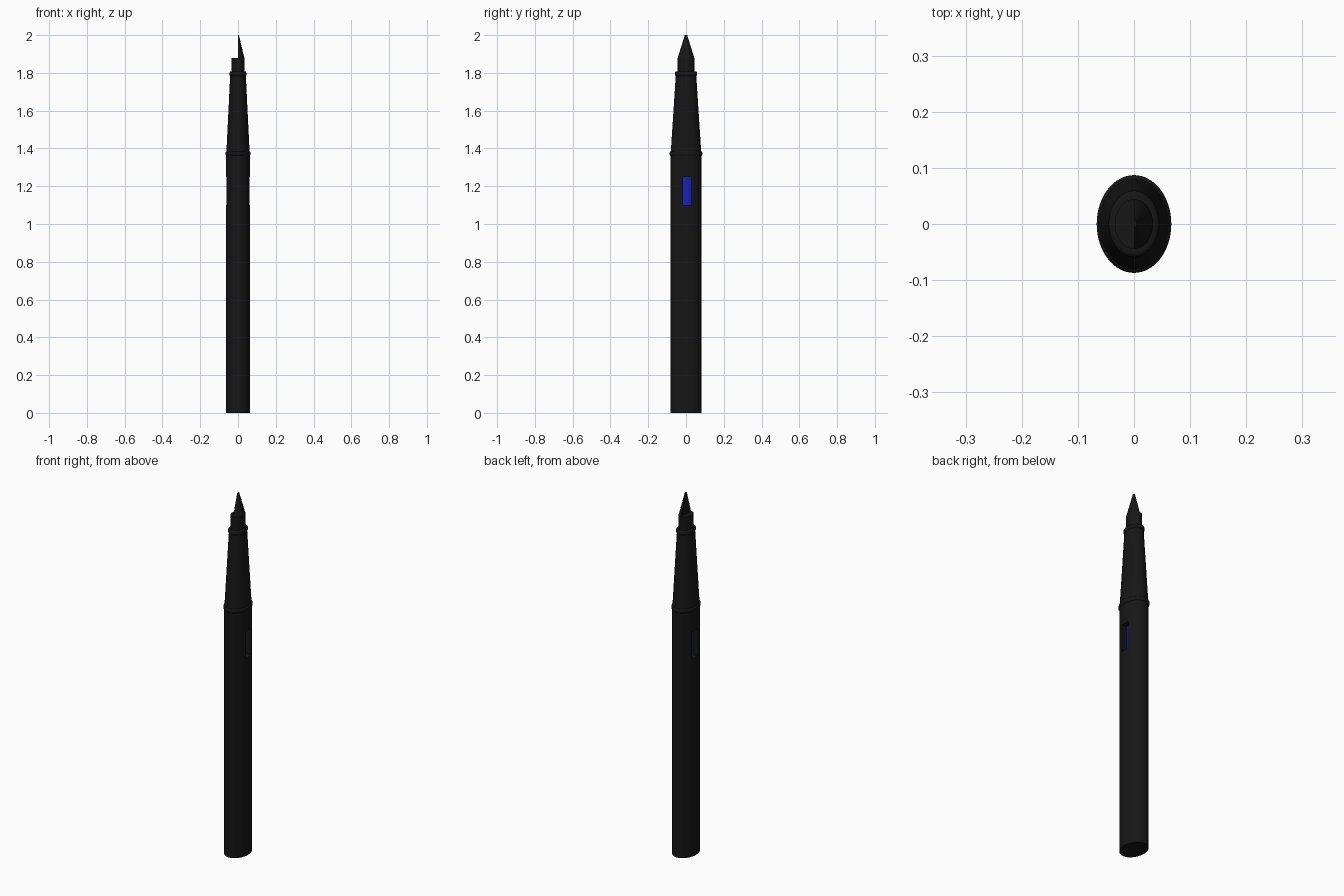
import bpy, bmesh, math

if "Cube" in bpy.data.objects:
    bpy.data.objects.remove(bpy.data.objects["Cube"])

SIDES = 64
RATIO = 1.31  # oval section: depth / width


def material(name, color):
    m = bpy.data.materials.new(name)
    m.diffuse_color = color
    m.use_nodes = True
    m.node_tree.nodes["Principled BSDF"].inputs["Base Color"].default_value = m.diffuse_color
    return m


BLACK = material("black_plastic", (0.008, 0.008, 0.008, 1))
BLUE = material("blue_ink", (0.01, 0.015, 0.5, 1))


def finish(bm, name, mat, smooth=True):
    bmesh.ops.recalc_face_normals(bm, faces=bm.faces)
    me = bpy.data.meshes.new(name)
    bm.to_mesh(me)
    bm.free()
    ob = bpy.data.objects.new(name, me)
    bpy.context.collection.objects.link(ob)
    me.materials.append(mat)
    if smooth:
        bpy.ops.object.select_all(action='DESELECT')
        ob.select_set(True)
        bpy.context.view_layer.objects.active = ob
        bpy.ops.object.shade_smooth_by_angle(angle=math.radians(35))
    return ob


def oval_solid(name, profile, mat, half=False):
    """Stack oval sections given as (x radius, z); half keeps only x >= 0."""
    bm = bmesh.new()
    n = SIDES // 2 + 1 if half else SIDES
    start = -math.pi / 2 if half else 0
    rings = []
    for r, z in profile:
        ring = []
        for i in range(n):
            a = start + 2 * math.pi * i / SIDES
            ring.append(bm.verts.new((r * math.cos(a), r * RATIO * math.sin(a), z)))
        rings.append(ring)
    for lo, hi in zip(rings, rings[1:]):
        for i in range(n):
            j = (i + 1) % n
            bm.faces.new((lo[i], lo[j], hi[j], hi[i]))
    bm.faces.new(rings[0])
    bm.faces.new(rings[-1])
    return finish(bm, name, mat)


def bead(name, r, z, h, bulge):
    """Rounded oval ring around the pen."""
    steps = 8
    prof = [(r - 0.002 + (bulge + 0.002) * math.sin(math.pi * k / steps),
             z - h / 2 * math.cos(math.pi * k / steps)) for k in range(steps + 1)]
    return oval_solid(name, prof, BLACK)


# Barrel with an ink window cut through both sides
barrel = oval_solid("barrel", [(0.063, 0), (0.063, 1.37)], BLACK)
bm = bmesh.new()
bmesh.ops.create_cube(bm, size=1)
for v in bm.verts:
    v.co = (v.co.x * 0.3, v.co.y * 0.046 + 0.007, v.co.z * 0.15 + 1.175)
cutter = finish(bm, "window_cutter", BLACK, smooth=False)
cut = barrel.modifiers.new("window", 'BOOLEAN')
cut.operation = 'DIFFERENCE'
cut.solver = 'EXACT'
cut.object = cutter
bpy.context.view_layer.objects.active = barrel
bpy.ops.object.modifier_apply(modifier=cut.name)
bpy.data.objects.remove(cutter)

# Ink core seen through the window
oval_solid("ink_core", [(0.034, 1.06), (0.034, 1.29)], BLUE)

# Tapered grip and its two beads
oval_solid("grip", [(0.062, 1.37), (0.041, 1.795)], BLACK)
bead("lower_bead", 0.063, 1.373, 0.024, 0.0035)
bead("upper_bead", 0.041, 1.795, 0.024, 0.0045)

# Nib collar and chisel tip (half cone with a flat face at x = 0)
oval_solid("nib_collar", [(0.034, 1.79), (0.034, 1.88)], BLACK)
oval_solid("chisel_tip", [(0.0335, 1.879), (0.005, 2.0)], BLACK, half=True)
